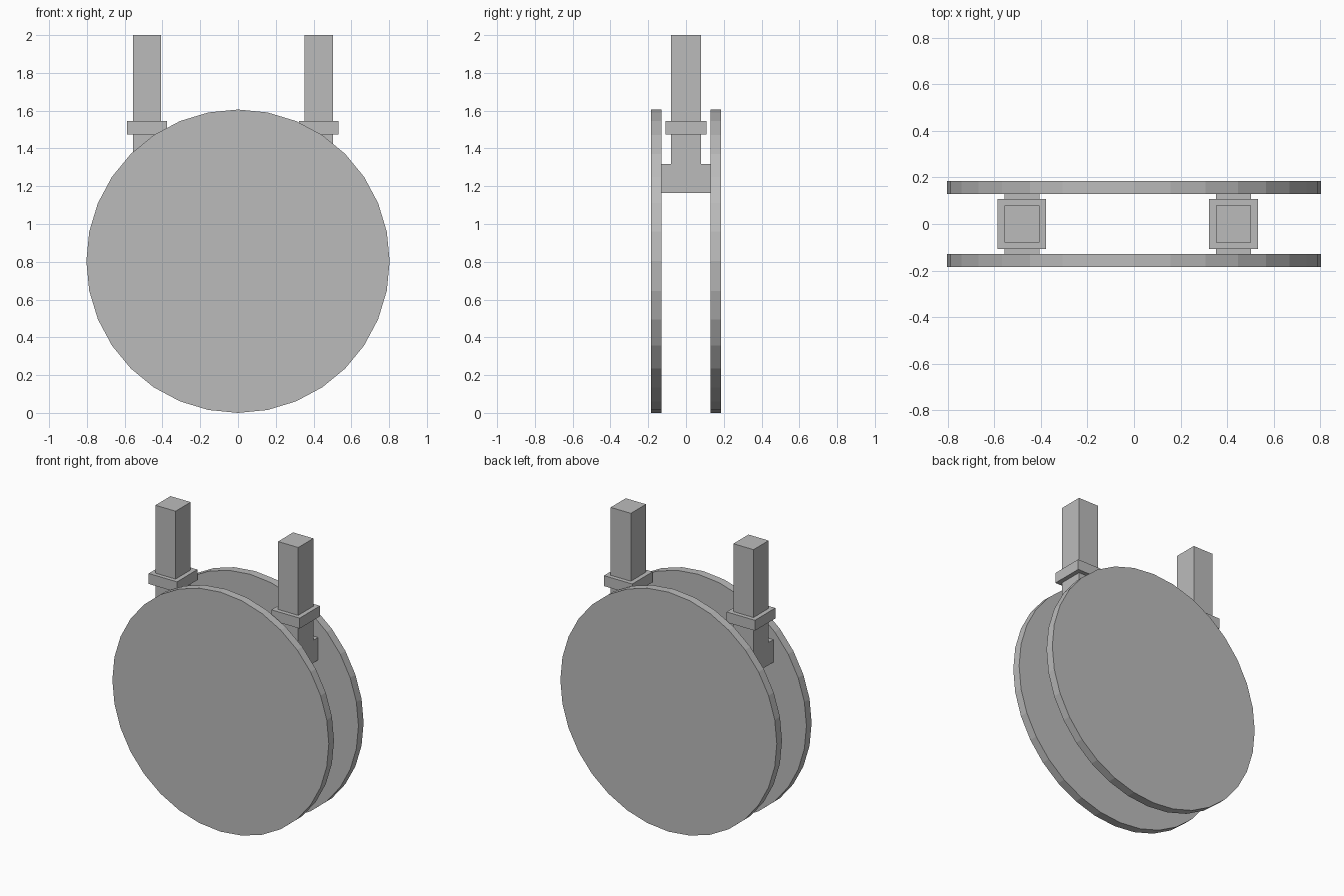
import bpy
import bmesh
from math import radians
from mathutils import Matrix, Vector

default = bpy.data.objects.get("Cube")
if default:
    bpy.data.objects.remove(default, do_unlink=True)

GREY = (0.5, 0.5, 0.5, 1.0)
grey = bpy.data.materials.new("plain grey")
grey.use_nodes = True
grey.diffuse_color = GREY
grey.node_tree.nodes["Principled BSDF"].inputs["Base Color"].default_value = GREY

DISC_RADIUS, DISC_THICK, DISC_Y = 0.803, 0.055, 0.157
POST_WIDTH = 0.15


def add_object(name, bm):
    bmesh.ops.recalc_face_normals(bm, faces=bm.faces)
    mesh = bpy.data.meshes.new(name)
    bm.to_mesh(mesh)
    bm.free()
    mesh.materials.append(grey)
    obj = bpy.data.objects.new(name, mesh)
    bpy.context.collection.objects.link(obj)
    return obj


def disc(name, y):
    bm = bmesh.new()
    place = Matrix.Translation((0, y, DISC_RADIUS)) @ Matrix.Rotation(radians(90), 4, "X")
    bmesh.ops.create_cone(bm, cap_ends=True, segments=32, radius1=DISC_RADIUS,
                          radius2=DISC_RADIUS, depth=DISC_THICK, matrix=place)
    add_object(name, bm)


def box(name, centre, size):
    bm = bmesh.new()
    place = Matrix.Translation(centre) @ Matrix.Diagonal((*size, 1))
    bmesh.ops.create_cube(bm, size=1, matrix=place)
    add_object(name, bm)


def post(name, x):
    # Inverted T in the y-z plane: upright with a foot spanning the discs
    half = [(0.13, 1.165), (0.13, 1.317), (0.08, 1.317), (0.08, 2.0)]
    outline = half + [(-y, z) for y, z in reversed(half)]
    bm = bmesh.new()
    verts = [bm.verts.new((x - POST_WIDTH / 2, y, z)) for y, z in outline]
    face = bm.faces.new(verts)
    out = bmesh.ops.extrude_face_region(bm, geom=[face], use_keep_orig=True)
    moved = [g for g in out["geom"] if isinstance(g, bmesh.types.BMVert)]
    bmesh.ops.translate(bm, verts=moved, vec=Vector((POST_WIDTH, 0, 0)))
    add_object(name, bm)


# Two parallel discs
disc("front_disc", -DISC_Y)
disc("back_disc", DISC_Y)

# Posts with collars, set slightly off centre
for side, x in (("right", -0.482), ("left", 0.428)):
    post(side + "_post", x)
    box(side + "_collar", (x, 0, 1.51), (0.21, 0.216, 0.07))
